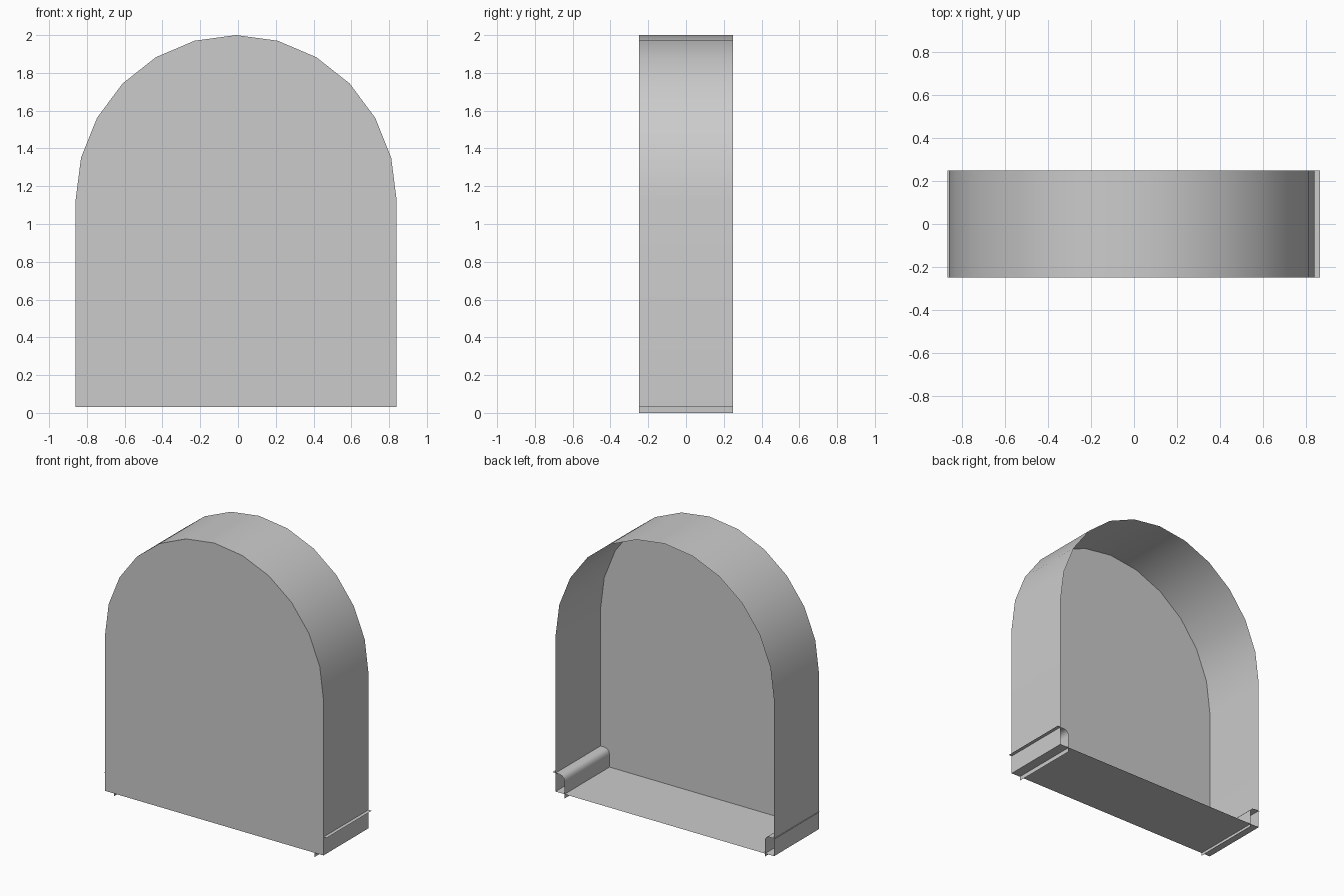
import bpy, math

if "Cube" in bpy.data.objects:
    bpy.data.objects.remove(bpy.data.objects["Cube"])

# One plain grey for every sheet
grey = bpy.data.materials.new("light grey")
grey.diffuse_color = (0.6, 0.6, 0.6, 1)
grey.use_nodes = True
grey.node_tree.nodes["Principled BSDF"].inputs["Base Color"].default_value = grey.diffuse_color

FRONT, BACK = -0.25, 0.25
MID, HALF, FLOOR, SPRING, RISE = -0.01, 0.85, 0.03, 1.125, 0.875


def make(name, verts, faces, smooth=False):
    mesh = bpy.data.meshes.new(name)
    mesh.from_pydata(verts, [], faces)
    mesh.materials.append(grey)
    obj = bpy.data.objects.new(name, mesh)
    bpy.context.collection.objects.link(obj)
    if smooth:
        bpy.ops.object.select_all(action='DESELECT')
        obj.select_set(True)
        bpy.context.view_layer.objects.active = obj
        bpy.ops.object.shade_smooth_by_angle(angle=math.radians(35))
    return obj


def sheet(name, profile, smooth=True):
    """Sweep an open x-z profile from front to back as a thin sheet."""
    n = len(profile)
    verts = [(x, y, z) for y in (FRONT, BACK) for x, z in profile]
    faces = [(i, i + n, i + n + 1, i + 1) for i in range(n - 1)]
    return make(name, verts, faces, smooth)


# Arch outline: straight sides with a half round of twelve segments
arch = [(MID - HALF, FLOOR)]
for i in range(13):
    a = math.pi - math.pi * i / 12
    arch.append((MID + HALF * math.cos(a), SPRING + RISE * math.sin(a)))
arch.append((MID + HALF, FLOOR))

# Front panel, curved rim, floor; the back stays open
make("front_panel", [(x, FRONT, z) for x, z in arch], [tuple(reversed(range(len(arch))))])
sheet("arched_rim", arch)
sheet("floor_panel", [(MID + HALF, FLOOR), (MID - HALF, FLOOR)], False)


def lip(name, side, inner, outer, bottom, top, radius):
    """Bent strip: upright leg, rounded bend, flat flange through the wall."""
    pts = [(side * inner, bottom)]
    for i in range(4):
        a = math.pi - math.pi / 2 * i / 3
        pts.append((side * (inner + radius + radius * math.cos(a)),
                    top - radius + radius * math.sin(a)))
    pts.append((side * outer, top))
    if side < 0:
        pts.reverse()
    return sheet(name, pts)


# Bent corner strips
lip("right_corner_strip", 1, 0.77, 0.865, 0.0, 0.16, 0.04)
lip("left_corner_strip", -1, 0.79, 0.867, 0.01, 0.155, 0.03)
